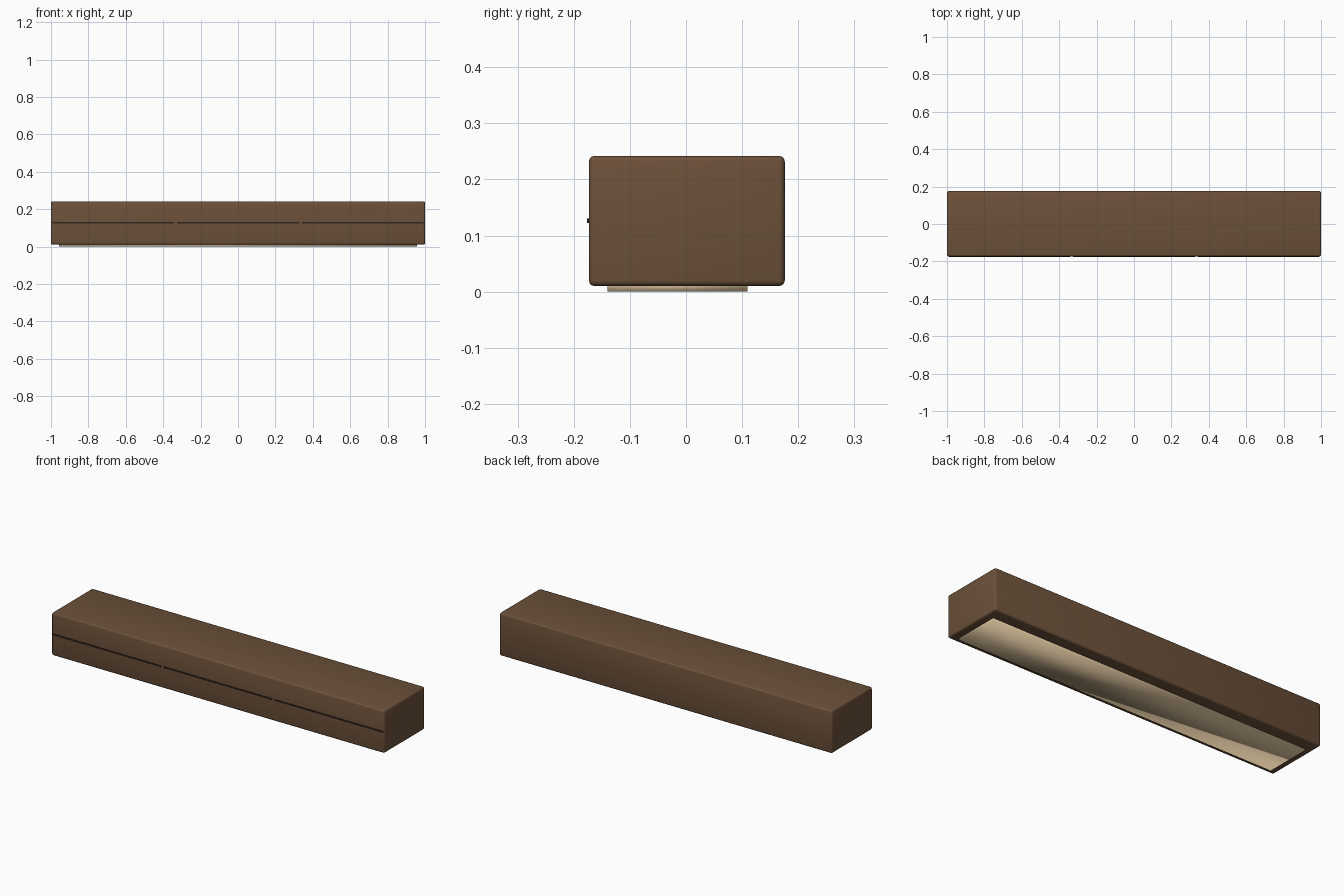
import bpy

if "Cube" in bpy.data.objects:
    bpy.data.objects.remove(bpy.data.objects["Cube"])


def material(name, color):
    m = bpy.data.materials.new(name)
    m.diffuse_color = color
    m.use_nodes = True
    m.node_tree.nodes["Principled BSDF"].inputs["Base Color"].default_value = m.diffuse_color
    return m


def box(name, lo, hi, mat, bevel=0.0, segments=3):
    centre = [(a + b) / 2 for a, b in zip(lo, hi)]
    bpy.ops.mesh.primitive_cube_add(size=1, location=centre)
    ob = bpy.context.object
    ob.name = name
    ob.scale = [b - a for a, b in zip(lo, hi)]
    bpy.ops.object.transform_apply(location=False, rotation=False, scale=True)
    ob.data.materials.append(mat)
    if bevel:
        mod = ob.modifiers.new("rounded_edges", 'BEVEL')
        mod.width = bevel
        mod.segments = segments
    return ob


wood = material("walnut", (0.15, 0.082, 0.042, 1))
dark = material("dark_gap", (0.03, 0.018, 0.012, 1))
cream = material("cream_panel", (0.72, 0.55, 0.34, 1))

# Long wooden cabinet body with softly rounded edges
body = box("cabinet_body", (-1, -0.173, 0.01), (1, 0.176, 0.242), wood, 0.01)
bpy.ops.object.shade_smooth()

# Three thin dark finger-pull strips, one per drawer
for i, x in enumerate((-0.666, 0, 0.666)):
    box(f"drawer_pull_strip_{i + 1}", (x - 0.325, -0.176, 0.122),
        (x + 0.325, -0.17, 0.13), dark)

# Pale panel below the body, set back from the rim
box("underside_panel", (-0.957, -0.14, 0), (0.957, 0.11, 0.02), cream)
bpy.ops.object.shade_smooth()
